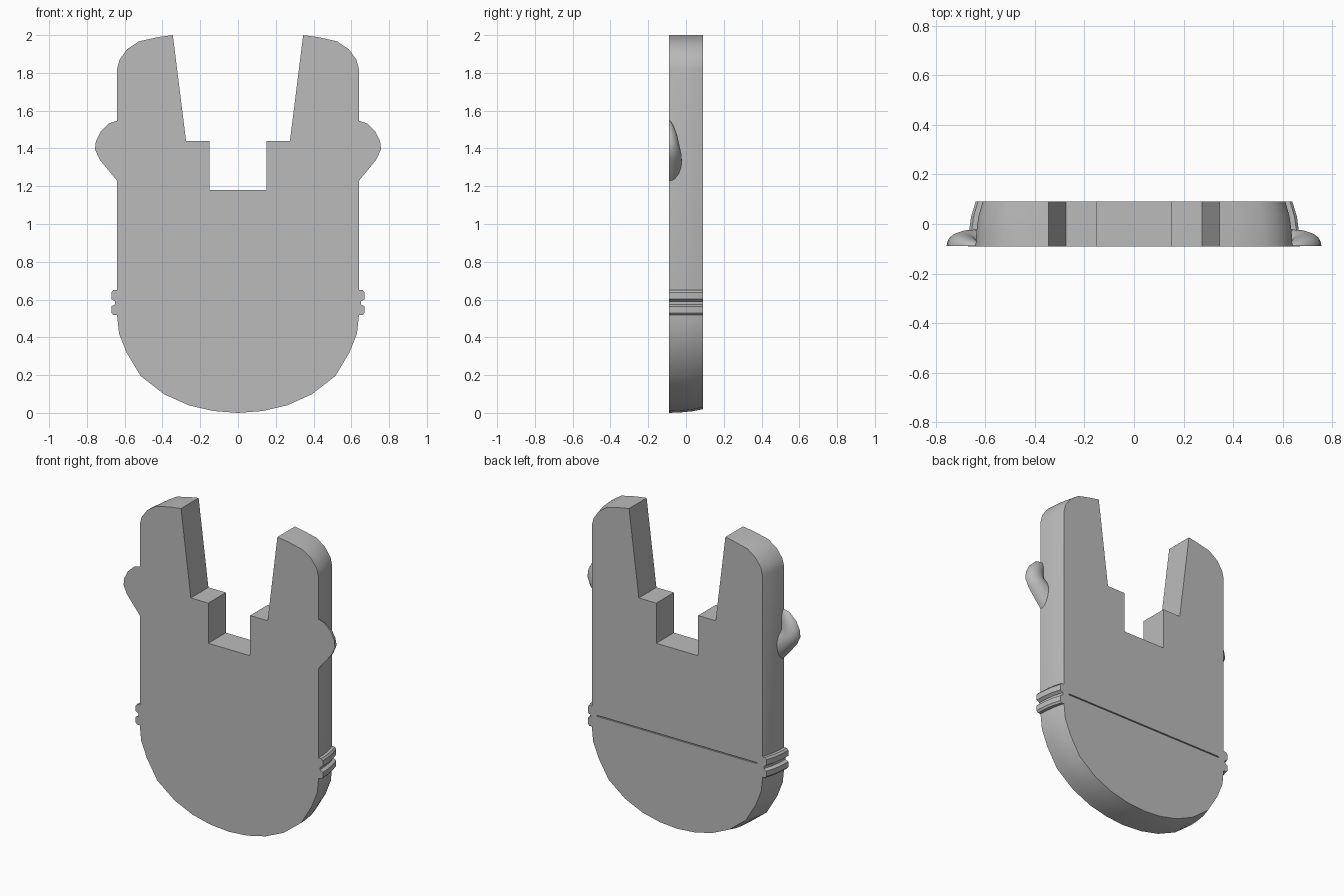
import bpy, bmesh
from math import sin, cos, pi, radians

cube = bpy.data.objects.get("Cube")
if cube:
    bpy.data.objects.remove(cube, do_unlink=True)

grey = bpy.data.materials.new("plain_grey")
grey.use_nodes = True
colour = (0.5, 0.5, 0.5, 1)
grey.diffuse_color = colour
grey.node_tree.nodes["Principled BSDF"].inputs["Base Color"].default_value = colour

HALF = 0.09
# depth position and share of the edge taper reached there
LAYERS = [(-HALF, 0), (-0.03, 0.12), (0.03, 0.4), (HALF, 1)]


def loft(name, rings):
    """Skin a list of equal closed rings and cap both ends."""
    bm = bmesh.new()
    rows = [[bm.verts.new(p) for p in ring] for ring in rings]
    n = len(rows[0])
    for a, b in zip(rows, rows[1:]):
        for i in range(n):
            j = (i + 1) % n
            bm.faces.new((a[i], a[j], b[j], b[i]))
    bm.faces.new(rows[0])
    bm.faces.new(rows[-1])
    bmesh.ops.recalc_face_normals(bm, faces=bm.faces)
    mesh = bpy.data.meshes.new(name)
    bm.to_mesh(mesh)
    bm.free()
    mesh.materials.append(grey)
    obj = bpy.data.objects.new(name, mesh)
    bpy.context.collection.objects.link(obj)
    return obj


def smooth(obj):
    bpy.ops.object.select_all(action='DESELECT')
    obj.select_set(True)
    bpy.context.view_layer.objects.active = obj
    bpy.ops.object.shade_smooth_by_angle(angle=radians(32))


def taper(x, z, t):
    """Draw the outer edge in towards the back."""
    if z > 1.1 and abs(x) < 0.36:
        return x, z
    return x * (1 - 0.045 * t), z + 0.02 * t * max(0, 1 - z / 0.5)


def plate(name, outline):
    rings = []
    for y, t in LAYERS:
        ring = [taper(x, z, t) for x, z in outline]
        rings.append([(x, y, z) for x, z in ring])
    return loft(name, rings)


# Body: rounded bottom, two horns and a stepped notch
right_half = [(0.13, 0.01), (0.26, 0.04), (0.39, 0.098), (0.515, 0.195),
              (0.59, 0.32), (0.63, 0.42), (0.64, 0.515), (0.64, 1.82),
              (0.627, 1.87), (0.587, 1.925), (0.525, 1.967), (0.42, 1.99),
              (0.345, 2.0), (0.275, 1.44), (0.15, 1.44), (0.15, 1.18)]
outline = [(0, 0)] + right_half + [(-x, z) for x, z in reversed(right_half)]
body = plate("body", outline)

# Fine groove across the back
bpy.ops.mesh.primitive_cube_add(size=1, location=(0, HALF, 0.597))
cutter = bpy.context.object
cutter.name = "groove_cutter"
cutter.scale = (1.5, 0.016, 0.007)
cutter.hide_render = True
cut = body.modifiers.new("groove", 'BOOLEAN')
cut.operation = 'DIFFERENCE'
cut.solver = 'EXACT'
cut.object = cutter
bpy.context.view_layer.objects.active = body
bpy.ops.object.modifier_apply(modifier=cut.name)
bpy.data.objects.remove(cutter, do_unlink=True)
smooth(body)

# Side bands: two ridges with a small gap
band = [(0.6, 0.518), (0.66, 0.518), (0.67, 0.53), (0.67, 0.564),
        (0.65, 0.575), (0.65, 0.59), (0.67, 0.602), (0.67, 0.638),
        (0.66, 0.65), (0.6, 0.65)]

# Ears: outer x, z, inner x, z and thickness of each rounded section
ear = [(0.61, 1.548, 0.60, 1.52, 0.01), (0.642, 1.546, 0.61, 1.50, 0.016),
       (0.682, 1.533, 0.625, 1.475, 0.028), (0.727, 1.49, 0.63, 1.455, 0.042),
       (0.752, 1.44, 0.63, 1.435, 0.05), (0.757, 1.395, 0.63, 1.415, 0.057),
       (0.733, 1.342, 0.61, 1.40, 0.065), (0.642, 1.231, 0.53, 1.36, 0.07),
       (0.60, 1.18, 0.50, 1.31, 0.07)]
STEPS = 14

for side, label in ((1, "left"), (-1, "right")):
    smooth(plate(label + "_bands", [(side * x, z) for x, z in band]))
    rings = []
    for ox, oz, ix, iz, h in ear:
        ring = []
        for k in range(STEPS + 1):
            a = pi * k / STEPS
            f = (1 - cos(a)) / 2
            ring.append((side * (ox + (ix - ox) * f),
                         -HALF + 0.0005 + h * sin(a),
                         oz + (iz - oz) * f))
        rings.append(ring)
    smooth(loft(label + "_ear", rings))
